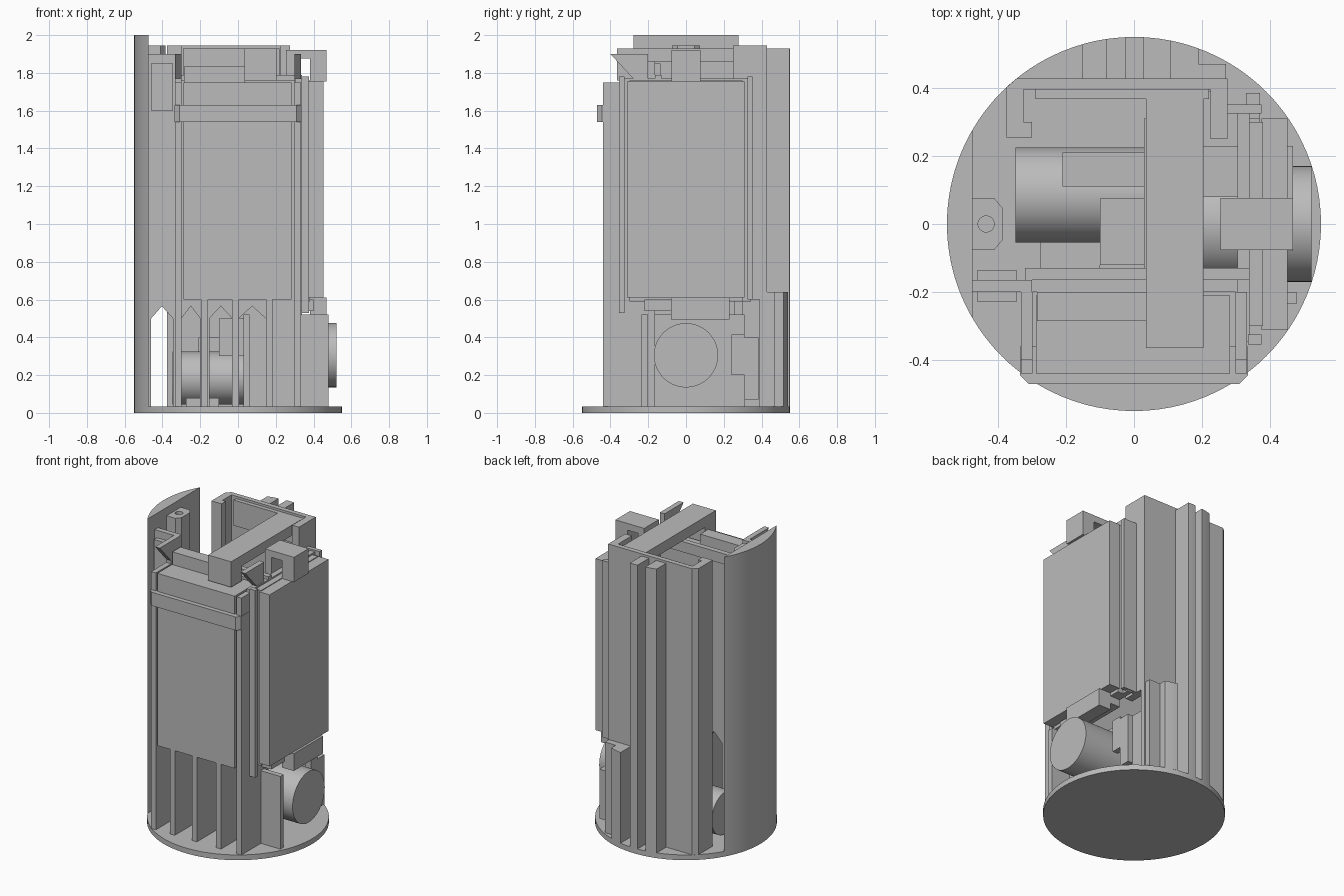
import bpy, bmesh, math
from mathutils import Matrix

cube = bpy.data.objects.get("Cube")
if cube:
    bpy.data.objects.remove(cube, do_unlink=True)

grey = bpy.data.materials.new("plain_grey")
grey.use_nodes = True
GREY = (0.5, 0.5, 0.5, 1)
grey.diffuse_color = GREY
grey.node_tree.nodes["Principled BSDF"].inputs["Base Color"].default_value = GREY

R, FLOOR = 0.55, 0.035


def finish(name, bm, smooth=False):
    bmesh.ops.recalc_face_normals(bm, faces=bm.faces)
    mesh = bpy.data.meshes.new(name)
    bm.to_mesh(mesh)
    bm.free()
    mesh.materials.append(grey)
    ob = bpy.data.objects.new(name, mesh)
    bpy.context.collection.objects.link(ob)
    if smooth:
        bpy.ops.object.select_all(action='DESELECT')
        ob.select_set(True)
        bpy.context.view_layer.objects.active = ob
        bpy.ops.object.shade_smooth_by_angle(angle=math.radians(30))
    return ob


def prism(name, outline, axis, lo, hi, smooth=False):
    """Extrude a 2D outline along the axis; the outline uses the other two axes in order."""
    bm = bmesh.new()
    def place(p):
        co = list(p)
        co.insert("xyz".index(axis), lo)
        return bm.verts.new(co)
    face = bm.faces.new([place(p) for p in outline])
    out = bmesh.ops.extrude_face_region(bm, geom=[face])
    step = [0, 0, 0]
    step["xyz".index(axis)] = hi - lo
    bmesh.ops.translate(bm, vec=step, verts=[v for v in out["geom"] if isinstance(v, bmesh.types.BMVert)])
    return finish(name, bm, smooth)


def box(name, x, y, z):
    return prism(name, [(x[0], y[0]), (x[1], y[0]), (x[1], y[1]), (x[0], y[1])], "z", *z)


def rod(name, x, y, z, r):
    """Cylinder lying along x."""
    ring = [(y + r * math.cos(a), z + r * math.sin(a))
            for a in (math.tau * i / 64 for i in range(64))]
    return prism(name, ring, "x", *x, smooth=True)


def arc(a, b, n=24):
    return [(R * math.cos(a + (b - a) * i / n), R * math.sin(a + (b - a) * i / n)) for i in range(n + 1)]


def rim_rib(name, x0, x1, y0, z):
    """Rib whose back edge follows the round base."""
    pts = [(x0, y0)] + arc(math.acos(x0 / R), math.acos(x1 / R), 4) + [(x1, y0)]
    return prism(name, pts, "z", *z)


# Round base
prism("base_disc", arc(0, math.tau, 96)[:-1], "z", 0, FLOOR, smooth=True)

# Curved side wall with its screw boss
half = math.acos(0.475 / R)
prism("curved_side_wall", arc(math.pi - half, math.pi + half), "z", FLOOR, 2.0, smooth=True)
boss = [(-0.475, -0.075), (-0.41, -0.075), (-0.385, -0.045), (-0.385, 0.045), (-0.41, 0.075), (-0.475, 0.075)]
bm = bmesh.new()
outer = [bm.verts.new((x, y, 1.945)) for x, y in boss]
hole = [bm.verts.new((-0.435 + 0.024 * math.cos(a), 0.024 * math.sin(a), 1.945))
        for a in (math.tau * i / 16 for i in range(16))]
edges = [bm.edges.new((ring[i], ring[i - 1])) for ring in (outer, hole) for i in range(len(ring))]
bmesh.ops.triangle_fill(bm, use_beauty=True, edges=edges)
for f in [f for f in bm.faces if all(v in hole for v in f.verts)]:
    bm.faces.remove(f)
out = bmesh.ops.extrude_face_region(bm, geom=bm.faces[:])
bmesh.ops.translate(bm, vec=(0, 0, -0.25), verts=[v for v in out["geom"] if isinstance(v, bmesh.types.BMVert)])
finish("screw_boss", bm)
box("side_wall_tab", (-0.46, -0.345), (-0.23, -0.135), (1.6, 1.85))

# Back wall, corner column and ribs
TOP = 1.945
box("back_wall", (-0.34, 0.275), (0.395, 0.428), (FLOOR, TOP))
prism("back_corner_column", [(-0.375, 0.255), (-0.3, 0.255), (-0.3, 0.3), (-0.325, 0.3), (-0.325, 0.428),
                             (-0.345, 0.428), (-0.375, 0.402)], "z", FLOOR, TOP)
box("back_right_flange", (0.225, 0.275), (0.25, 0.395), (0.6, TOP))
for i, (x0, x1) in enumerate([(-0.153, -0.08), (-0.026, 0.03)]):
    rim_rib(f"back_rib_{i + 1}", x0, x1, 0.42, (FLOOR, 1.93))
rim_rib("lower_back_rib", 0.106, 0.19, 0.42, (FLOOR, 0.64))
box("lower_back_step", (0.19, 0.27), (0.39, 0.47), (FLOOR, 0.64))

# Front wall with pointed openings along its foot
outline = [(-0.475, FLOOR)]
for x0, x1 in [(-0.46, -0.345), (-0.3, -0.2), (-0.152, -0.03), (0.003, 0.147)]:
    outline += [(x0, FLOOR), (x0, 0.5), ((x0 + x1) / 2, 0.565), (x1, 0.5), (x1, FLOOR)]
outline += [(0.34, FLOOR), (0.34, 1.76), (-0.3, 1.76), (-0.3, 1.9), (-0.475, 1.9)]
prism("front_wall", outline, "y", -0.2, -0.165)
box("front_wall_ledge", (-0.32, 0.34), (-0.165, -0.13), (1.72, 1.79))
box("side_foot_plate", (0.325, 0.478), (-0.235, -0.2), (FLOOR, 0.52))

# Front fins, side guides and hooks
for i, x in enumerate([-0.177, -0.014, 0.165]):
    box(f"front_fin_{i + 1}", (x - 0.018, x + 0.018), (-0.44, -0.2), (FLOOR, 0.6))
for side, s in (("right", -1), ("left", 1)):
    x0, x1 = sorted((s * 0.298, s * 0.333))
    box(f"{side}_guide", (x0, x1), (-0.44, -0.2), (FLOOR, 1.75))
    prism(f"{side}_hook", [(-0.4, 1.9), (-0.2, 1.9), (-0.2, 1.7), (-0.28, 1.7), (-0.28, 1.77)], "x", x0, x1)

# Front pack, its strap and top steps
box("front_pack", (-0.288, 0.283), (-0.44, -0.21), (0.6, 1.75))
prism("pack_strap", [(-0.335, -0.36), (-0.335, -0.445), (-0.31, -0.47), (0.31, -0.47),
                     (0.335, -0.445), (0.335, -0.36)], "z", 1.54, 1.63)
box("pack_step", (-0.285, 0.035), (-0.285, -0.2), (1.74, 1.835))

# Top beam reaching from the back wall to the front pack
box("top_beam", (0.035, 0.205), (-0.365, 0.395), (1.86, 1.93))
box("top_beam_nose", (0.035, 0.205), (-0.365, -0.25), (1.76, 1.86))
box("top_beam_flange", (-0.29, 0.22), (0.368, 0.395), (1.76, 1.93))

# Side panel with its backing plate and posts
box("side_panel", (0.375, 0.452), (-0.312, 0.31), (0.61, 1.755))
box("panel_inner_frame", (0.338, 0.38), (-0.3, 0.3), (0.59, 1.76))
box("panel_backing", (0.305, 0.34), (-0.345, 0.345), (0.59, 1.77))
box("panel_front_post", (0.335, 0.375), (-0.355, -0.325), (0.53, 1.78))
box("panel_back_post", (0.275, 0.375), (0.325, 0.352), (0.6, 1.78))
box("panel_upper_shelf", (0.2, 0.34), (0.08, 0.23), (1.7, 1.76))

# Arched clips above and below the side panel
for name, y, z, legs in (("upper_clip", (-0.077, 0.077), (1.755, 1.92), (0.38, 0.468)),
                         ("lower_clip", (-0.08, 0.23), (0.495, 0.61), (0.38, 0.468))):
    box(f"{name}_leg", legs, y, z)
upper = [(0.255, 1.76), (0.3, 1.76), (0.3, 1.875), (0.39, 1.875), (0.39, 1.92), (0.255, 1.92)]
prism("upper_clip_arch", upper, "y", -0.077, 0.077)
box("lower_clip_bar", (0.305, 0.4), (-0.22, 0.23), (0.54, 0.6))

# Drums and their mounts
rod("side_drum", (0.2, 0.522), 0, 0.305, 0.17)
box("side_drum_mount", (0.15, 0.2), (-0.2, 0.31), (FLOOR, 0.52))
box("side_drum_foot", (0.33, 0.37), (0.31, 0.385), (0.07, 0.4))
box("side_drum_stop", (0.33, 0.37), (0.24, 0.31), (0.2, 0.415))
rod("inner_drum", (-0.348, 0.03), 0.085, 0.185, 0.14)
box("inner_drum_mount", (0.03, 0.06), (-0.13, 0.31), (FLOOR, 0.52))
box("inner_drum_saddle", (-0.21, 0.03), (0.11, 0.21), (0.28, 0.4))
box("inner_block", (-0.1, 0.03), (-0.12, 0.075), (0.3, 0.5))
box("inner_foot", (-0.275, -0.1), (-0.165, -0.02), (FLOOR, 0.08))
